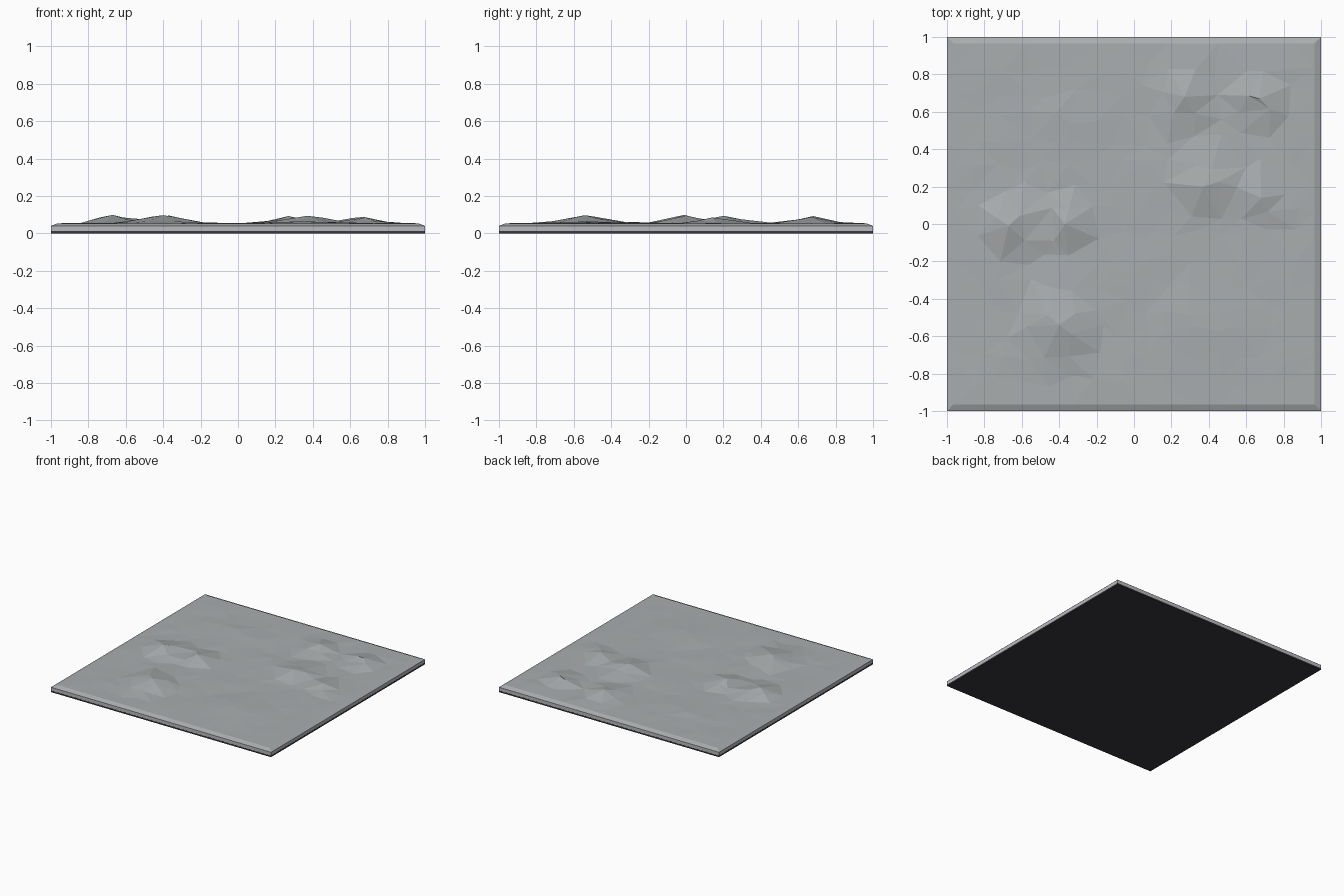
import bpy, bmesh, math, random
from mathutils import Vector

if "Cube" in bpy.data.objects:
    bpy.data.objects.remove(bpy.data.objects["Cube"])
random.seed(7)

def material(name, rgb):
    m = bpy.data.materials.new(name)
    m.diffuse_color = (*rgb, 1)
    m.use_nodes = True
    m.node_tree.nodes["Principled BSDF"].inputs["Base Color"].default_value = m.diffuse_color
    return m

rock = material("grey rock", (0.40, 0.42, 0.43))
trim = material("pale trim", (0.50, 0.50, 0.53))
dark = material("dark base", (0.04, 0.04, 0.05))

def finish(bm, name, mat):
    me = bpy.data.meshes.new(name)
    bm.normal_update()
    bm.to_mesh(me)
    bm.free()
    me.materials.append(mat)
    ob = bpy.data.objects.new(name, me)
    bpy.context.collection.objects.link(ob)

def slab(name, half, z0, z1, mat):
    bm = bmesh.new()
    bmesh.ops.create_cube(bm, size=1)
    for v in bm.verts:
        v.co = (v.co.x * 2 * half, v.co.y * 2 * half, z0 if v.co.z < 0 else z1)
    finish(bm, name, mat)

# Layered base
slab("base_plate", 1.0, 0.0, 0.012, dark)
slab("edge_band", 0.999, 0.012, 0.04, trim)

# Hills: x, y, height above ground, radius x, radius y
HILLS = [(-0.67, -0.01, 0.046, 0.20, 0.22), (-0.37, 0.00, 0.040, 0.18, 0.18),
         (-0.40, -0.54, 0.041, 0.27, 0.28), (0.27, 0.68, 0.036, 0.18, 0.22),
         (0.67, 0.67, 0.035, 0.19, 0.18), (0.37, 0.20, 0.040, 0.27, 0.22),
         (0.68, 0.14, 0.032, 0.17, 0.16), (-0.40, 0.55, 0.008, 0.30, 0.20),
         (0.35, -0.55, 0.008, 0.35, 0.25)]

def ground(x, y):
    z = 0.055
    for hx, hy, h, rx, ry in HILLS:
        d = min(1, math.hypot((x - hx) / rx, (y - hy) / ry))
        z += h * (0.5 + 0.5 * math.cos(math.pi * d))
    return min(z, 0.103)

# Faceted terrain: jittered triangulated grid with a bevelled rim
bm = bmesh.new()
N = 15
bmesh.ops.create_grid(bm, x_segments=N, y_segments=N, size=0.965)
step = 1.93 / N
peaks = [Vector((h[0], h[1])) for h in HILLS[:7]]
summits = {min(bm.verts, key=lambda v: (v.co.xy - p).length): p for p in peaks}
for v in bm.verts:
    if v.is_boundary:
        v.co.z = 0.054
        continue
    if v in summits:
        v.co.xy = summits[v]
    else:
        v.co.x += random.uniform(-0.3, 0.3) * step
        v.co.y += random.uniform(-0.3, 0.3) * step
    v.co.z = ground(v.co.x, v.co.y) + random.uniform(-0.002, 0.002)
bmesh.ops.triangulate(bm, faces=bm.faces[:], quad_method='SHORT_EDGE')
rim = [e for e in bm.edges if e.is_boundary]
new = bmesh.ops.extrude_edge_only(bm, edges=rim)["geom"]
for v in new:
    if isinstance(v, bmesh.types.BMVert):
        v.co = (v.co.x / 0.965, v.co.y / 0.965, 0.04)
bmesh.ops.recalc_face_normals(bm, faces=bm.faces[:])
if sum(f.normal.z for f in bm.faces) < 0:
    bmesh.ops.reverse_faces(bm, faces=bm.faces[:])
finish(bm, "rocky_ground", rock)
